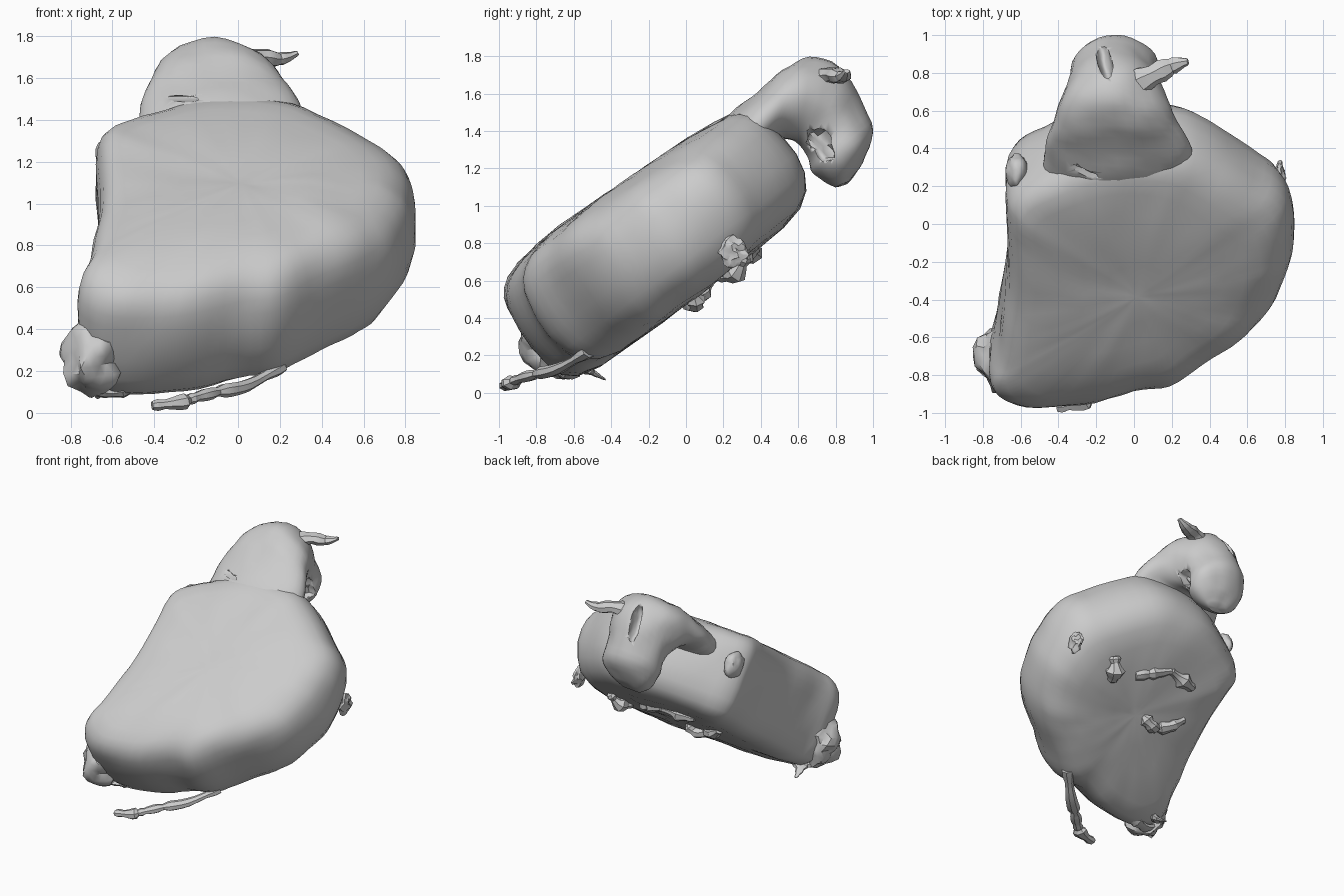
import bpy, bmesh, math, random
from mathutils import Vector, noise

if "Cube" in bpy.data.objects:
    bpy.data.objects.remove(bpy.data.objects["Cube"])

random.seed(4)
A = math.radians(36)
D = Vector((0, math.cos(A), math.sin(A)))      # up the slope
N = Vector((0, -math.sin(A), math.cos(A)))     # out of the upper face
C = Vector((0, -0.12, 0.82))


def slab(u, v, w):
    return C + Vector((u, 0, 0)) + D * v + N * w


def spline(pts, steps, closed=False):
    """Catmull-Rom resampling of tuples of any length."""
    pts = [Vector(p) for p in pts]
    n, out = len(pts), []
    get = (lambda i: pts[i % n]) if closed else (lambda i: pts[min(max(i, 0), n - 1)])
    for i in range(n if closed else n - 1):
        p0, p1, p2, p3 = (get(i + k) for k in (-1, 0, 1, 2))
        for s in range(steps):
            t = s / steps
            out.append(0.5 * (2 * p1 + (p2 - p0) * t + (2 * p0 - 5 * p1 + 4 * p2 - p3) * t * t
                              + (3 * p1 - p0 - 3 * p2 + p3) * t ** 3))
    if not closed:
        out.append(pts[-1])
    return out


def loft(name, rings, rough=0.0, angle=40):
    """Skin closed rings and fan both ends shut."""
    bm = bmesh.new()
    vs = [[bm.verts.new(p) for p in r] for r in rings]
    n = len(vs[0])
    for a, b in zip(vs, vs[1:]):
        for i in range(n):
            bm.faces.new((a[i], a[(i + 1) % n], b[(i + 1) % n], b[i]))
    for r in (vs[0], vs[-1]):
        c = bm.verts.new(sum((v.co for v in r), Vector()) / n)
        for i in range(n):
            bm.faces.new((r[i], r[(i + 1) % n], c))
    bmesh.ops.recalc_face_normals(bm, faces=bm.faces)
    if rough:
        bm.normal_update()
        for v in bm.verts:
            v.co += v.normal * rough * (noise.noise(v.co * 4) + 0.4 * noise.noise(v.co * 11))
    me = bpy.data.meshes.new(name)
    bm.to_mesh(me)
    bm.free()
    ob = bpy.data.objects.new(name, me)
    bpy.context.collection.objects.link(ob)
    finish(ob, angle)
    return ob


def finish(ob, angle=40):
    bpy.ops.object.select_all(action='DESELECT')
    ob.select_set(True)
    bpy.context.view_layer.objects.active = ob
    bpy.ops.object.shade_smooth_by_angle(angle=math.radians(angle))


def strand(name, path, flat=0.5, sides=7, jitter=0.3):
    """Ragged strip along (x, y, z, radius) points."""
    pts = spline(path, 4)
    rings = []
    for i, p in enumerate(pts):
        t = (pts[min(i + 1, len(pts) - 1)] - pts[max(i - 1, 0)]).to_3d().normalized()
        side = t.cross(Vector((0, 0, 1))).normalized()
        up = side.cross(t)
        r = p[3] * (1 + random.uniform(-jitter, jitter))
        rings.append([p.to_3d() + side * r * math.cos(k * math.tau / sides)
                      + up * r * flat * math.sin(k * math.tau / sides) for k in range(sides)])
    return loft(name, rings, angle=30)


def lump(name, loc, size, rot=(0, 0, 0), rough=0.15):
    """Crumpled ellipsoid."""
    bpy.ops.mesh.primitive_ico_sphere_add(subdivisions=3, location=loc, rotation=rot)
    ob = bpy.context.object
    ob.name = name
    for v in ob.data.vertices:
        v.co *= 1 + rough * noise.noise(v.co * 2 + Vector(loc) * 9)
    ob.scale = size
    finish(ob)
    return ob


def cut(target, cutter):
    cutter.hide_render = True
    cutter.hide_set(True)
    m = target.modifiers.new("cut", 'BOOLEAN')
    m.operation, m.solver, m.object = 'DIFFERENCE', 'EXACT', cutter


# padded body: outline in the slope plane, stacked through its thickness
outline = spline([(.85, .1), (.84, .28), (.78, .43), (.64, .56), (.34, .79), (.1, .84), (-.2, .81),
                  (-.5, .65), (-.66, .52), (-.68, .38), (-.665, .05), (-.70, -.3), (-.735, -.55),
                  (-.77, -.70), (-.74, -.82), (-.6, -.90), (-.3, -.90), (0, -.81), (.2, -.77),
                  (.4, -.61), (.6, -.45), (.73, -.3), (.83, -.06)], 4, True)
profile = [(-.35, .92), (-.35, .75), (-.345, .55), (-.335, .36), (-.305, .21), (-.25, .10), (-.16, .035),
           (-.05, 0), (.06, 0), (.15, .015), (.22, .04), (.28, .085), (.32, .15), (.345, .22),
           (.36, .32), (.37, .45), (.375, .6), (.378, .78), (.38, .92)]
rings = []
for w, inset in profile:
    ring = []
    for u, v in outline:
        soft = 0.45 + 0.55 * min(1, max(0, (u + .6) / 1.0))   # crisper edge on the left
        k = min(1, inset / .7)
        s = 1 - inset * (soft + (1 - soft) * k * k * (3 - 2 * k))
        u1, v1 = .02 + (u - .02) * s, -.05 + (v + .05) * s
        h = w * (1 - .06 * v1)
        if w > 0:     # upper face sags to the lower end and to the right
            h -= w / .38 * (.35 * max(0, -v1 - .45) ** 2 + .16 * max(0, u1 - .15) ** 2)
        ring.append(slab(u1, v1, h))
    rings.append(ring)
body = loft("padded_body", rings, 0.012)

# folded hood over the upper end: outer y,z / inner y,z / half width / centre x
hood_rows = spline([(.08, 1.34, .36, 1.15, .40, -.07), (.24, 1.49, .44, 1.26, .40, -.08),
                    (.38, 1.61, .50, 1.34, .38, -.09), (.52, 1.73, .56, 1.34, .33, -.10),
                    (.66, 1.79, .61, 1.31, .29, -.11), (.81, 1.74, .64, 1.27, .25, -.11),
                    (.93, 1.57, .66, 1.23, .23, -.11), (.99, 1.40, .68, 1.18, .22, -.10),
                    (.94, 1.23, .74, 1.13, .16, -.10), (.87, 1.13, .80, 1.10, .08, -.10)], 4)
hood_rings = []
for oy, oz, iy, iz, hw, cx in hood_rows:
    o, i = Vector((cx, oy, oz)), Vector((cx, iy, iz))
    ring = []
    for k in range(32):
        a = k * math.tau / 32
        ring.append((o + i) / 2 + (o - i) / 2 * math.sin(a) + Vector((hw * math.cos(a), 0, 0)))
    hood_rings.append(ring)
hood = loft("hood", hood_rings, 0.02)
cut(hood, lump("hood_slot_cutter", (-.16, .88, 1.68), (.04, .16, .10), (math.radians(-50), 0, .2)))
cut(hood, lump("hood_hollow_cutter", (.18, .72, 1.33), (.16, .07, .12), (.5, 0, .2), .4))
cut(hood, lump("fold_slit_cutter", (-.28, .27, 1.50), (.10, .06, .012), (.2, 0, 0)))

# torn tip on the hood
strand("hood_tip", [(.0, .74, 1.68, .09), (.1, .79, 1.70, .065), (.18, .83, 1.69, .05),
                    (.24, .85, 1.70, .04), (.285, .86, 1.72, .015)], .7, jitter=.15)

# loose strap trailing on the ground
strand("loose_strap", [(.20, -.52, .22, .04), (.04, -.68, .13, .04), (-.1, -.80, .10, .04),
                       (-.2, -.89, .075, .04), (-.28, -.94, .05, .045), (-.41, -.965, .035, .03)], .7)

# crumpled corner, side lips and scraps
lump("lower_corner", (-.70, -.71, .27), (.14, .17, .19), (.3, 0, 0), .35)
lump("left_lip", (-.62, .28, 1.23), (.06, .09, .10), (.6, 0, 0))
lump("right_scrap", (.77, .25, .76), (.03, .07, .08), (.7, 0, 0), .5)
strand("corner_scrap", [(-.76, -.66, .18, .07), (-.66, -.64, .10, .05), (-.55, -.62, .10, .05),
                        (-.42, -.64, .13, .03)], .5)
strand("corner_spike", [(-.62, -.58, .16, .06), (-.66, -.50, .11, .04), (-.67, -.43, .07, .008)], .5)

# raised creases on the underside, half sunk into it
for k, (u0, v0, u1, v1, h) in enumerate([(-.3, .3, -.05, .36, .0), (-.05, .36, .2, .22, .0),
                                         (.45, .3, .36, .12, .04), (-.38, .05, -.2, -.1, .03),
                                         (-.2, -.1, -.05, -.04, .05)]):
    pts = []
    for t in (0, .5, 1):
        p = slab(u0 + (u1 - u0) * t, v0 + (v1 - v0) * t, -.33 - h * math.sin(math.pi * t))
        pts.append((*p, .03 + .03 * math.sin(math.pi * t)))
    strand(f"underside_crease_{k + 1}", pts, .8)
